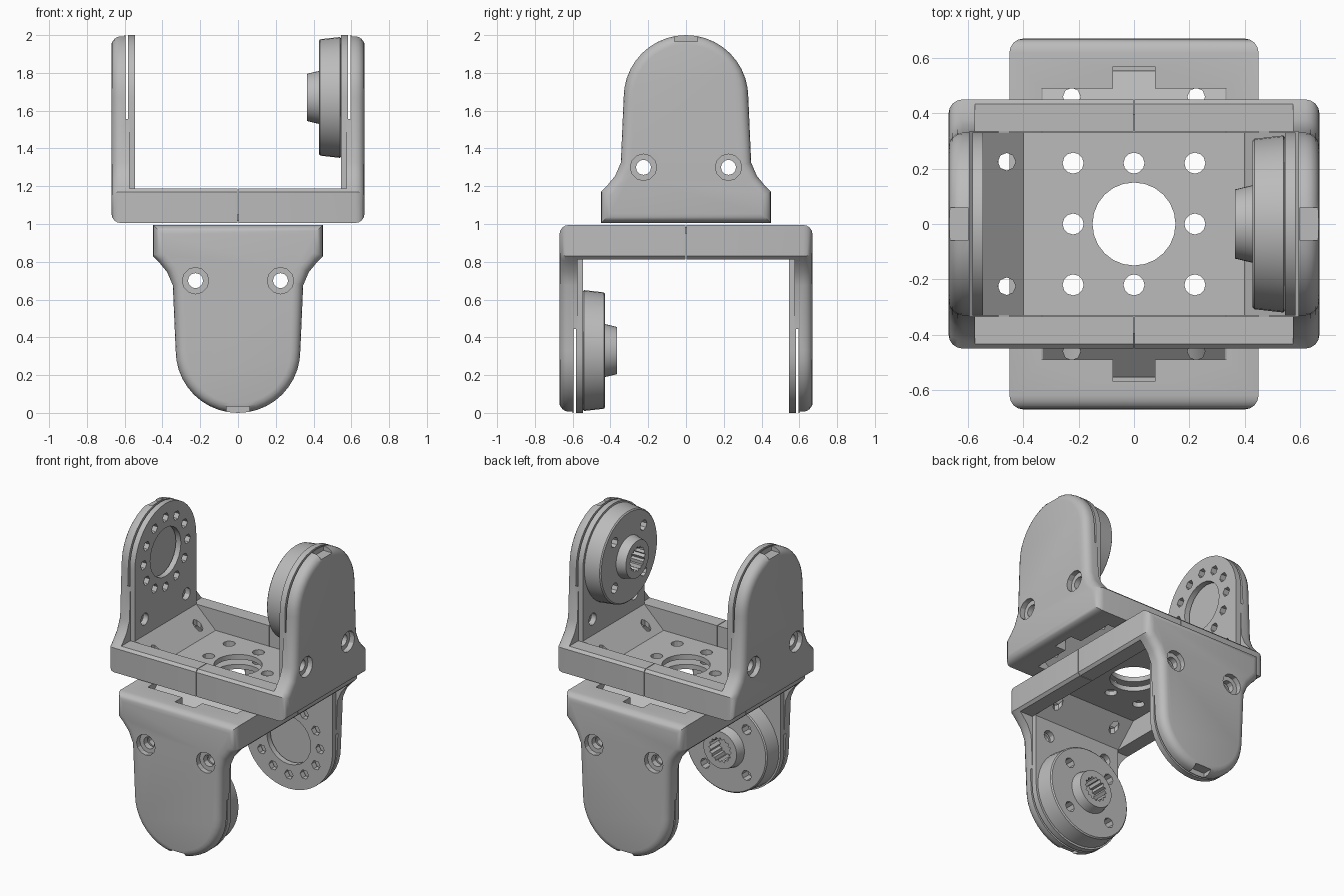
import bpy, bmesh
from math import sin, cos, pi
from mathutils import Matrix, Vector

if "Cube" in bpy.data.objects:
    bpy.data.objects.remove(bpy.data.objects["Cube"])

grey = bpy.data.materials.new("bracket_grey")
grey.use_nodes = True
COLOUR = (0.5, 0.5, 0.5, 1)
grey.diffuse_color = COLOUR
grey.node_tree.nodes["Principled BSDF"].inputs["Base Color"].default_value = COLOUR

PIVOT = 0.665   # height of the pivot axis above the bracket base
ROUND = 0.33    # radius of the arm ends


def finish(name, bm):
    bmesh.ops.recalc_face_normals(bm, faces=bm.faces)
    mesh = bpy.data.meshes.new(name)
    bm.to_mesh(mesh)
    bm.free()
    mesh.materials.append(grey)
    ob = bpy.data.objects.new(name, mesh)
    bpy.context.scene.collection.objects.link(ob)
    return ob


def prism(name, pts, axis, a, b, bevel=0):
    """Extrude a 2D outline along axis x (points are y, z) or y (points are x, z)."""
    place = (lambda p: (a, p[0], p[1])) if axis == "x" else (lambda p: (p[0], a, p[1]))
    bm = bmesh.new()
    face = bm.faces.new([bm.verts.new(place(p)) for p in pts])
    out = bmesh.ops.extrude_face_region(bm, geom=[face])
    far = [v for v in out["geom"] if isinstance(v, bmesh.types.BMVert)]
    step = Vector((b - a, 0, 0)) if axis == "x" else Vector((0, b - a, 0))
    bmesh.ops.translate(bm, vec=step, verts=far)
    if bevel:
        edges = [e for e in bm.edges if all(v in far for v in e.verts)]
        bmesh.ops.bevel(bm, geom=edges, offset=bevel, segments=4, profile=0.5,
                        affect="EDGES", clamp_overlap=False)
    return finish(name, bm)


def box(x0, x1, y0, y1, z0, z1):
    return prism("box_cutter", [(y0, z0), (y1, z0), (y1, z1), (y0, z1)], "x", x0, x1)


def circle(r, n, cy=0, cz=0, teeth=0):
    return [(cy + (r - teeth * (i % 2)) * cos(2 * pi * i / n),
             cz + (r - teeth * (i % 2)) * sin(2 * pi * i / n)) for i in range(n)]


def rod(r, y, z, x0, x1, n=12, teeth=0):
    return prism("rod_cutter", circle(r, n, y, z, teeth), "x", x0, x1)


def post(r, x, y, z0, z1, n=12):
    bm = bmesh.new()
    bmesh.ops.create_cone(bm, cap_ends=True, segments=n, radius1=r, radius2=r,
                          depth=z1 - z0,
                          matrix=Matrix.Translation((x, y, (z0 + z1) / 2)))
    return finish("post_cutter", bm)


def bake(ob):
    dep = bpy.context.evaluated_depsgraph_get()
    mesh = bpy.data.meshes.new_from_object(ob.evaluated_get(dep))
    ob.modifiers.clear()
    ob.data = mesh


def carve(ob, cutters, operation="DIFFERENCE"):
    for c in cutters:
        m = ob.modifiers.new("carve", "BOOLEAN")
        m.operation, m.object, m.solver = operation, c, "EXACT"
        bake(ob)
        bpy.data.objects.remove(c)


def arch(lower):
    """Close a lower right-hand outline with its mirror and a round top."""
    arc = [(ROUND * cos(pi * i / 20), PIVOT + ROUND * sin(pi * i / 20)) for i in range(21)]
    return lower + arc + [(-y, z) for y, z in reversed(lower)]


def make_cover():
    # half shell: bell outline with a rounded outer edge
    flare = [(.45, 0), (.45, .165), (.42, .195), (.375, .25), (.345, .32)]
    ob = prism("cover", arch(flare), "x", .002, .67, bevel=.05)
    cavity = [(-.1, -.1), (.49, -.1), (.49, .08), (.595, .18), (.595, 1.2), (-.1, 1.2)]
    cutters = [
        prism("cavity_cutter", cavity, "y", -.335, .335),
        box(-.1, .575, -1, 1, .182, 1.2),             # open space between the arms
        box(.4, .57, -.075, .075, -.1, .14),          # base notch
        box(.6, .7, -.06, .06, .96, 1.1),             # arm tip notch
    ]
    for y in (-.225, .225):                           # countersunk screw holes
        cutters += [rod(.07, y, .295, .635, .8), rod(.04, y, .295, .5, .8)]
    carve(ob, cutters)
    ob.modifiers.new("other_half", "MIRROR").use_mirror_merge = False
    bake(ob)
    return ob


def make_plate():
    # folded sheet with slanted bends
    inner = [(.545, 1.1), (.545, .185), (.4, .045)]
    outer = [(.395, .012), (.583, .175), (.583, 1.1)]
    right = inner[::-1] + outer[::-1]
    half = inner + outer
    section = half + [(-x, z) for x, z in reversed(half)]
    # order: right inner face down, left inner face up, left outer down, right outer up
    section = (inner + [(-x, z) for x, z in reversed(inner)]
               + [(-x, z) for x, z in reversed(outer)] + outer)
    ob = prism("plate", section, "y", -.33, .33)
    carve(ob, [prism("round_ends", arch([(ROUND, -.1)]), "x", -1, 1)], "INTERSECT")
    cutters = [post(.15, 0, 0, -.1, .1, 24)]
    for x in (-.22, 0, .22):
        for y in (-.22, 0, .22):
            if x or y:
                cutters.append(post(.038, x, y, -.1, .1))
    for y in (-.225, .225):
        cutters.append(rod(.04, y, .295, -1, 1))
        for x in (-.46, .46):
            cutters.append(post(.032, x, y, -.1, .2, 8))
    # pivot opening with its ring of holes on the free arm
    cutters.append(rod(.165, 0, PIVOT, -.7, -.4, 24))
    for y, z in circle(.235, 12, 0, PIVOT):
        cutters.append(rod(.032, y, z, -.7, -.4, 6))
    carve(ob, cutters)
    return ob


def make_horn():
    # stepped round horn turned around the pivot axis
    rings = [(.548, .31), (.54, .32), (.435, .308), (.428, .30),
             (.428, .14), (.365, .125)]
    bm = bmesh.new()
    loops = [[bm.verts.new((x, y, z)) for y, z in circle(r, 40, 0, PIVOT)] for x, r in rings]
    for lo, hi in zip(loops, loops[1:]):
        for i in range(40):
            j = (i + 1) % 40
            bm.faces.new((lo[i], lo[j], hi[j], hi[i]))
    bm.faces.new(loops[0])
    bm.faces.new(loops[-1])
    ob = finish("horn", bm)
    cutters = [rod(.085, 0, PIVOT, .3, .47, 32, teeth=.015)]   # splined bore
    for k in range(4):
        a = pi / 4 + k * pi / 2
        cutters.append(rod(.035, .22 * cos(a), PIVOT + .22 * sin(a), .3, .49, 8))
    carve(ob, cutters)
    return ob


# lower bracket: turned upside down with its horn to the front
upper = Matrix.Translation((0, 0, 1.005))
lower = Matrix(((0, -1, 0, 0), (-1, 0, 0, 0), (0, 0, -1, .995), (0, 0, 0, 1)))

for make in (make_cover, make_plate, make_horn):
    part = make()
    twin = part.copy()
    twin.data = part.data.copy()
    bpy.context.scene.collection.objects.link(twin)
    base = part.name
    for ob, prefix, matrix in ((part, "upper_", upper), (twin, "lower_", lower)):
        ob.name = prefix + base
        ob.data.transform(matrix)
        bpy.ops.object.select_all(action="DESELECT")
        ob.select_set(True)
        bpy.context.view_layer.objects.active = ob
        bpy.ops.object.shade_smooth_by_angle(angle=pi / 6)
